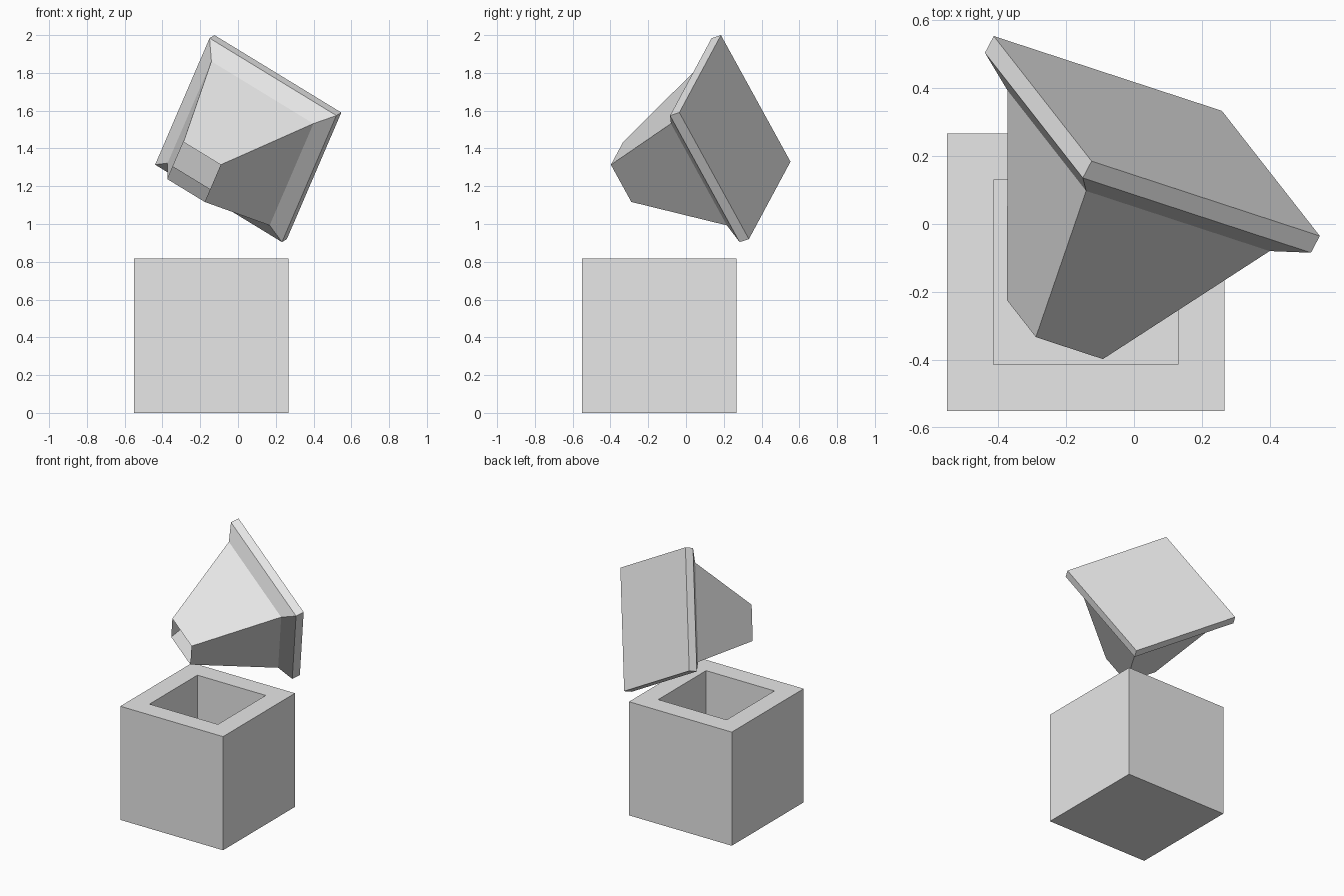
import bpy
import bmesh
from mathutils import Matrix, Vector

cube = bpy.data.objects.get("Cube")
if cube:
    bpy.data.objects.remove(cube, do_unlink=True)

# Single plain material
grey = bpy.data.materials.new("light_grey")
grey.use_nodes = True
grey.diffuse_color = (0.8, 0.8, 0.8, 1)
grey.node_tree.nodes["Principled BSDF"].inputs["Base Color"].default_value = (0.8, 0.8, 0.8, 1)


def square_loft(name, sections, cap_end):
    """Skin square sections given as (half width, height); the first one is always capped."""
    bm = bmesh.new()
    rings = [[bm.verts.new((sx * h, sy * h, z))
              for sx, sy in ((-1, -1), (1, -1), (1, 1), (-1, 1))]
             for h, z in sections]
    for low, high in zip(rings, rings[1:]):
        for i in range(4):
            j = (i + 1) % 4
            bm.faces.new((low[i], low[j], high[j], high[i]))
    bm.faces.new(rings[0][::-1])
    if cap_end:
        bm.faces.new(rings[-1])
    mesh = bpy.data.meshes.new(name)
    bm.to_mesh(mesh)
    bm.free()
    mesh.materials.append(grey)
    obj = bpy.data.objects.new(name, mesh)
    bpy.context.collection.objects.link(obj)
    return obj


# Cubic container: outer walls, flat rim, square cavity and its floor
SIZE = 0.817
half = SIZE / 2
hole = 0.272
box = square_loft("box", [(half, 0), (half, SIZE), (hole, SIZE), (hole, half - hole)], True)
box.location = (-0.142, -0.142, 0)

# Tilted lid: slab edge, sloped shoulder and hollow funnel with an open tip
lid = square_loft("lid", [(half, 0), (half, 0.058), (0.3285, 0.12), (0.12, 0.67)], False)
side = Vector((0.8225, -0.2693, -0.5018)).normalized()
tip = Vector((-0.447, -0.851, -0.2755)).normalized()
across = tip.cross(side).normalized()
side = across.cross(tip)
frame = Matrix((side, across, tip)).transposed().to_4x4()
lid.matrix_world = Matrix.Translation((0.067, 0.259, 1.46)) @ frame
